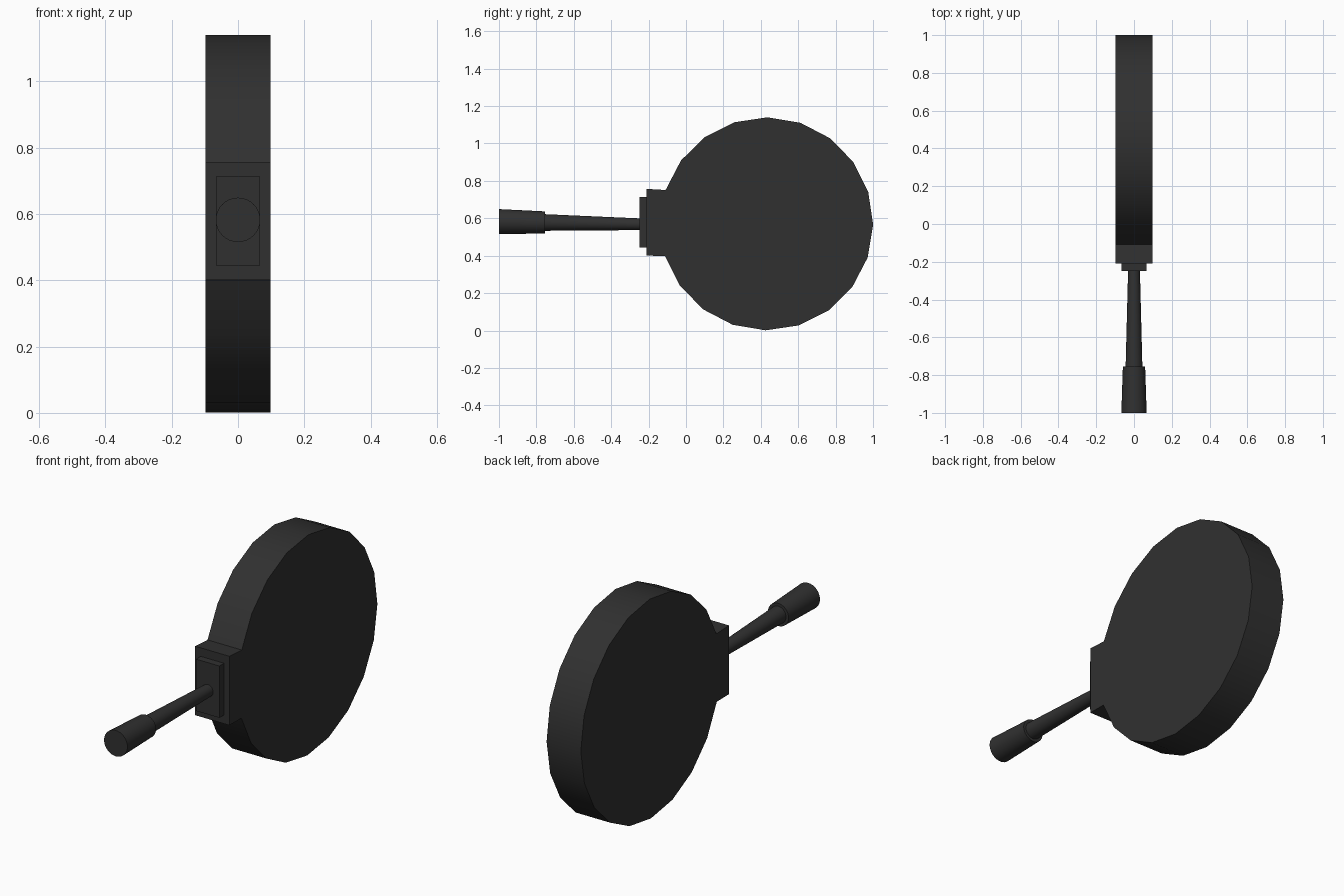
import bpy, bmesh
from math import sin, cos, pi, radians

if "Cube" in bpy.data.objects:
    bpy.data.objects.remove(bpy.data.objects["Cube"])

dark = bpy.data.materials.new("dark_metal")
dark.diffuse_color = (0.03, 0.03, 0.03, 1)
dark.use_nodes = True
dark.node_tree.nodes["Principled BSDF"].inputs["Base Color"].default_value = dark.diffuse_color


def loft(name, rings):
    """Skin a list of equal-length rings and cap both ends."""
    bm = bmesh.new()
    rows = [[bm.verts.new(p) for p in ring] for ring in rings]
    n = len(rows[0])
    for a, b in zip(rows, rows[1:]):
        for i in range(n):
            j = (i + 1) % n
            bm.faces.new((a[i], a[j], b[j], b[i]))
    bm.faces.new(rows[0])
    bm.faces.new(rows[-1])
    bmesh.ops.recalc_face_normals(bm, faces=bm.faces)
    mesh = bpy.data.meshes.new(name)
    bm.to_mesh(mesh)
    bm.free()
    mesh.materials.append(dark)
    ob = bpy.data.objects.new(name, mesh)
    bpy.context.collection.objects.link(ob)
    return ob


def circle(y, z, r, n=32):
    return [(r * cos(2 * pi * i / n), y, z + r * sin(2 * pi * i / n)) for i in range(n)]


def rect(y, half_x, z0, z1):
    return [(-half_x, y, z0), (half_x, y, z0), (half_x, y, z1), (-half_x, y, z1)]


# Twenty-sided drum; the rim corner facing the handle is pulled out into a square mount
CY, CZ, R = 0.431, 0.5705, 0.5695
outline = []
for i in range(20):
    if i == 10:
        outline += [(-0.21, 0.757), (-0.21, 0.40)]
    else:
        a = radians(18 * i - 0.5)
        outline.append((CY + R * cos(a), CZ + R * sin(a)))
loft("drum_body", [[(x, y, z) for y, z in outline] for x in (-0.098, 0.098)])

# Small plate on the mount
loft("mount_plate", [rect(y, 0.067, 0.445, 0.713) for y in (-0.248, -0.205)])

# Tapered shaft and flared grip, both rising slightly toward the end
loft("handle_shaft", [circle(-0.235, 0.568, 0.031), circle(-0.78, 0.578, 0.045)])
loft("handle_grip", [circle(-0.755, 0.578, 0.059), circle(-1.0, 0.582, 0.067)])

bpy.ops.object.select_all(action='SELECT')
bpy.context.view_layer.objects.active = bpy.data.objects["drum_body"]
bpy.ops.object.shade_smooth_by_angle(angle=radians(30))
